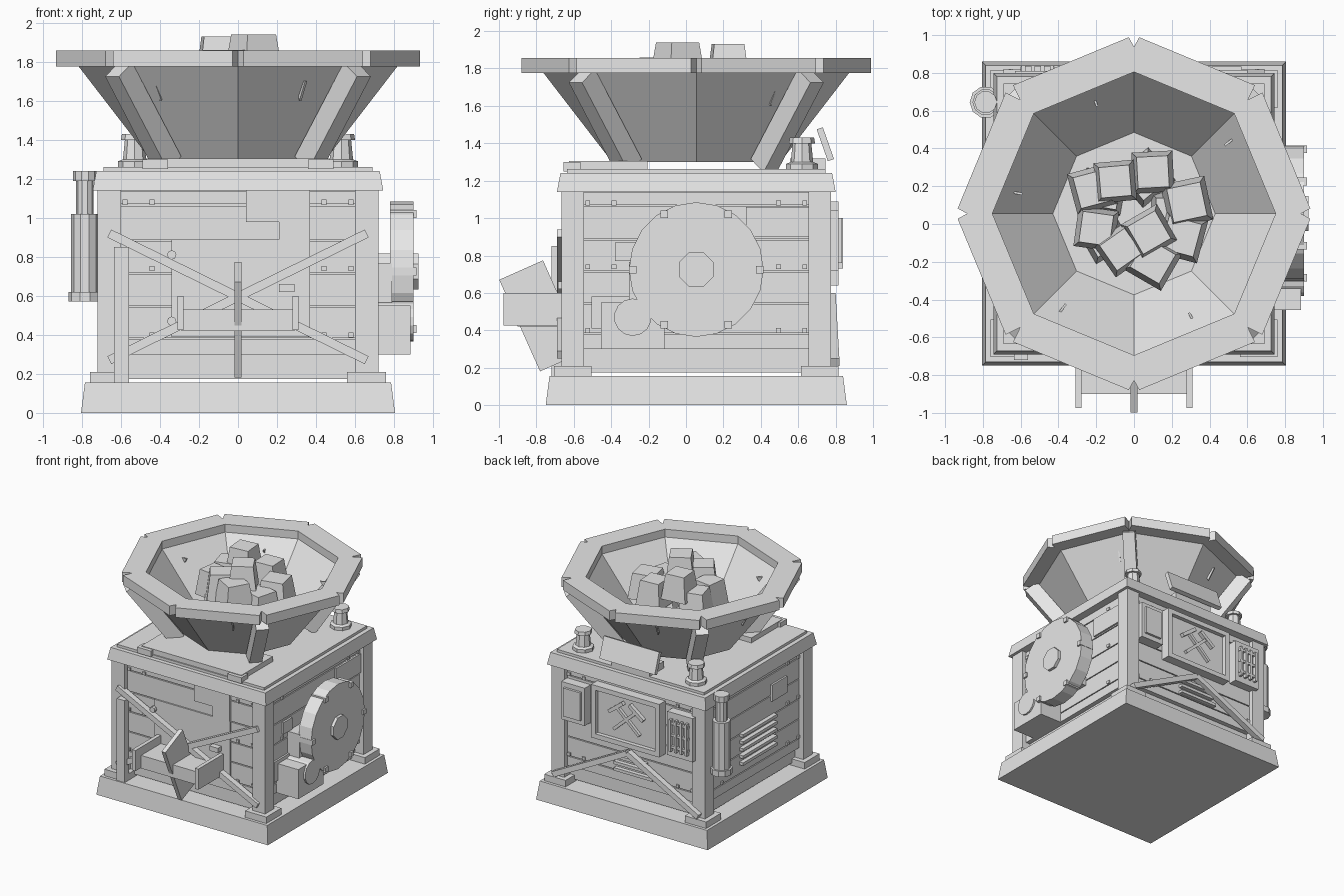
import bpy, bmesh, math, random
from mathutils import Matrix, Vector

cube = bpy.data.objects.get("Cube")
if cube:
    bpy.data.objects.remove(cube)

GREY = (0.8, 0.8, 0.8, 1)
mat = bpy.data.materials.new("plain grey")
mat.use_nodes = True
mat.diffuse_color = GREY
mat.node_tree.nodes["Principled BSDF"].inputs["Base Color"].default_value = GREY

# The cabinet axis sits slightly behind the origin
AXIS = Matrix.Translation((0, 0.055, 0))


def finish(name, bm, matrix=Matrix()):
    bmesh.ops.remove_doubles(bm, verts=bm.verts, dist=1e-5)
    bmesh.ops.recalc_face_normals(bm, faces=bm.faces)
    mesh = bpy.data.meshes.new(name)
    bm.to_mesh(mesh)
    bm.free()
    mesh.materials.append(mat)
    ob = bpy.data.objects.new(name, mesh)
    ob.matrix_world = AXIS @ matrix
    bpy.context.collection.objects.link(ob)
    return ob


def box(name, x0, x1, y0, y1, z0, z1, taper=1, matrix=Matrix()):
    bm = bmesh.new()
    bmesh.ops.create_cube(bm, size=1)
    for v in bm.verts:
        k = taper if v.co.z > 0 else 1
        v.co = ((x0 + x1) / 2 + v.co.x * (x1 - x0) * k,
                (y0 + y1) / 2 + v.co.y * (y1 - y0) * k,
                z1 if v.co.z > 0 else z0)
    return finish(name, bm, matrix)


def plate(name, side, u0, u1, z0, z1, d0, d1):
    """Box on a wall: side 0 front, 1 the +x wall, 2 back, 3 the -x wall."""
    turn = Matrix.Rotation(side * math.pi / 2, 4, 'Z')
    return box(name, u0, u1, -d1, -d0, z0, z1, matrix=turn)


def beam(name, p, q, width, depth, normal):
    p, q, n = Vector(p), Vector(q), Vector(normal)
    d = (q - p).normalized()
    n = (n - d * n.dot(d)).normalized()
    m = Matrix((n.cross(d), n, d)).transposed().to_4x4()
    m.translation = p
    return box(name, -width / 2, width / 2, -depth / 2, depth / 2, 0, (q - p).length, matrix=m)


def lathe(name, profile, sides, matrix=Matrix(), phase=0.0):
    bm = bmesh.new()
    rings = []
    for r, z in profile:
        angles = [phase + math.tau * i / sides for i in range(sides)]
        rings.append([bm.verts.new((r * math.cos(a), r * math.sin(a), z)) for a in angles])
    for a, b in zip(rings, rings[1:]):
        for i in range(sides):
            j = (i + 1) % sides
            bm.faces.new((a[i], a[j], b[j], b[i]))
    return finish(name, bm, matrix)


# Base, core and lid
box("base", -.805, .805, -.805, .805, 0, .155, .975)
box("core", -.64, .64, -.64, .64, .175, 1.15)
box("lid", -.745, .745, -.745, .745, 1.14, 1.24, .975)
box("lid_top", -.69, .69, -.69, .69, 1.24, 1.262)

# Corner posts with feet
for sx in (-1, 1):
    for sy in (-1, 1):
        x, y = sx * .66, sy * .66
        box("corner_post", x - .06, x + .06, y - .06, y + .06, .15, 1.15)
        box("post_foot", x - .1, x + .1, y - .1, y + .1, .15, .21)

# Horizontal wall planks with rivets
seams = (.3, .385, .55, .72, .89, 1.07, 1.145)
for side in range(4):
    for a, b in zip(seams, seams[1:]):
        plate("wall_plank", side, -.61, .61, a, b - .008, .62, .68)
    for z in (.4, .74, 1.08):
        for u in (-.58, -.44, .44, .58):
            plate("rivet", side, u - .013, u + .013, z - .013, z + .013, .67, .692)

# Front wall door, patches and hinges
plate("front_door", 0, -.34, .37, .39, .89, .67, .692)
plate("front_patch", 0, .04, .37, .98, 1.14, .67, .7)
plate("front_small_patch", 0, .21, .37, .89, .98, .67, .697)
plate("door_latch", 0, .21, .29, .62, .66, .68, .74)
for z in (.47, .81):
    lathe("door_hinge_bolt", [(0, 0), (.024, 0), (.024, .04), (0, .04)], 8,
          Matrix.Translation((-.34, -.68, z)) @ Matrix.Rotation(math.pi / 2, 4, 'X'))

# Crossed braces on the front, lower pair on the back
for s in (-1, 1):
    beam("front_brace", (-s * .66, -.72, .92), (s * .66, -.72, .27), .045, .05, (0, 1, 0))
    beam("back_brace", (0, .72, .58), (s * .68, .74, .23), .045, .05, (0, 1, 0))
box("front_upright", -.635, -.56, -.775, -.715, .155, .85)

# Feed tray with a tilted blade
box("feed_tray", -.29, .29, -.955, -.66, .42, .53)
for s in (-1, 1):
    box("tray_bracket", s * .295 - .016, s * .295 + .016, -1.03, -.66, .425, .6)
blade_turn = Matrix.Translation((0, -.8275, .4775)) @ Matrix.Rotation(math.radians(24), 4, 'X')
box("blade", -.018, .018, -.128, .128, -.268, .268, matrix=blade_turn)

# Flywheel on the +x wall
WHEEL = Matrix.Translation((0, 0, .725)) @ Matrix.Rotation(math.pi / 2, 4, 'Y')
lathe("flywheel", [(0, .78), (.36, .78), (.36, .9), (0, .9)], 20, WHEEL)
lathe("wheel_hub", [(0, .66), (.1, .66), (.1, .925), (0, .925)], 8, WHEEL, math.pi / 8)
plate("bearing_block", 1, -.36, .15, .5, .765, .66, .79)
for i in range(6):
    a = i * math.pi / 3
    u, z = .34 * math.cos(a), .725 + .34 * math.sin(a)
    plate("wheel_bolt", 1, u - .02, u + .02, z - .02, z + .02, .78, .915)

# Drive box with round elbow
plate("drive_box", 1, -.51, -.17, .3, .55, .66, .885)
lathe("drive_elbow", [(0, .7), (.1, .7), (.1, .9), (0, .9)], 14,
      Matrix.Translation((0, -.34, .47)) @ Matrix.Rotation(math.pi / 2, 4, 'Y'))
plate("right_patch_large", 1, .265, .6, .9, 1.06, .67, .695)
plate("right_patch_low", 1, -.56, -.36, .41, .58, .67, .695)
plate("right_patch_small", 1, -.435, -.32, .77, .87, .67, .695)

# Piston and louvres on the -x wall
lathe("piston", [(0, .57), (.085, .57), (.085, .62), (.07, .62), (.07, 1.02), (.045, 1.02),
                 (.045, 1.19), (.06, 1.19), (.06, 1.24), (0, 1.24)], 10,
      Matrix.Translation((-.785, .59, 0)))
for i in range(5):
    z = .46 + .06 * i
    plate("louvre", 3, -.2, .26, z, z + .025, .67, .715)
plate("left_patch", 3, .22, .42, .84, .98, .67, .695)

# Back wall: junction box, framed panel with crossed tools, gauge grille, vents
plate("junction_box", 2, -.6, -.38, .72, 1.04, .67, .76)
plate("junction_cover", 2, -.57, -.41, .76, 1.0, .75, .78)
plate("panel_board", 2, -.31, .31, .66, 1.07, .67, .725)
for s in (-1, 1):
    plate("panel_frame_side", 2, s * .3 - .02, s * .3 + .02, .64, 1.09, .67, .76)
    z = .865 + s * .205
    plate("panel_frame_rail", 2, -.31, .31, z - .02, z + .02, .67, .76)
    beam("tool_handle", (-s * .12, .735, .76), (s * .1, .735, .96), .025, .03, (0, 1, 0))
    beam("tool_head", (s * .03, .74, 1.0), (s * .16, .74, .9), .03, .035, (0, 1, 0))
plate("gauge_box", 2, .39, .63, .68, 1.05, .67, .755)
for i in range(4):
    u = .435 + .05 * i
    plate("gauge_bar", 2, u - .01, u + .01, .73, 1.0, .75, .785)
for z in (.77, .87, .97):
    plate("gauge_rail", 2, .42, .6, z - .01, z + .01, .75, .78)
for i in range(3):
    z = .39 + .055 * i
    plate("back_vent", 2, -.14, .22 - .03 * i, z, z + .025, .67, .715)

# Lid fittings: hatch board, clips, rear caps, tilted sign
box("hatch_board", -.47, .47, -.68, -.26, 1.26, 1.305)
for s in (-1, 1):
    box("hatch_clip", s * .425 - .065, s * .425 + .065, -.71, -.62, 1.25, 1.3)
    lathe("lid_cap", [(0, 1.26), (.085, 1.26), (.085, 1.29), (.06, 1.3), (.05, 1.4),
                      (.07, 1.4), (.065, 1.43), (0, 1.43)], 8, Matrix.Translation((s * .53, .565, 0)))
box("sign_foot", -.18, .18, .5, .69, 1.26, 1.32)
beam("tilted_sign", (0, .72, 1.31), (0, .66, 1.48), .52, .035, (0, 1, 0))

# Hopper bowl
lathe("hopper", [(0, 1.3), (.45, 1.3), (.82, 1.78), (.75, 1.79), (.43, 1.4), (0, 1.4)], 8)


# Rim with a notch at every corner
def rim_loop(bm, radius, z, notch):
    corners = [Vector((radius * math.cos(i * math.pi / 4), radius * math.sin(i * math.pi / 4), z))
               for i in range(8)]
    loop = []
    for i, c in enumerate(corners):
        cut = (1 - notch * (1.5 if i % 2 else 1))
        before = (corners[i - 1] - c).normalized() * .03
        after = (corners[(i + 1) % 8] - c).normalized() * .03
        loop += [c + before, Vector((c.x * cut, c.y * cut, z)), c + after]
    return [bm.verts.new(p) for p in loop]


bm = bmesh.new()
loops = [rim_loop(bm, *spec) for spec in
         ((.945, 1.775, .065), (.945, 1.857, .065), (.75, 1.857, 0), (.75, 1.775, 0))]
for k in range(4):
    a, b = loops[k], loops[(k + 1) % 4]
    for i in range(24):
        j = (i + 1) % 24
        bm.faces.new((a[i], a[j], b[j], b[i]))
finish("hopper_rim", bm)

# Diagonal struts under the rim
for i in range(4):
    a = math.pi / 4 + i * math.pi / 2
    c, s = math.cos(a), math.sin(a)
    beam("hopper_strut", (.51 * c, .51 * s, 1.28), (.865 * c, .865 * s, 1.76), .1, .12, (c, s, 0))

# Thin teeth piercing the bowl
for degrees in (109, 45 - 8, 170, -61, -127):
    bm = bmesh.new()
    corners = ((.6, 1.71), (.72, 1.7), (.66, 1.6))
    sides = [[bm.verts.new((r, t, z)) for r, z in corners] for t in (-.006, .006)]
    bm.faces.new(sides[0])
    bm.faces.new(sides[1])
    for i in range(3):
        j = (i + 1) % 3
        bm.faces.new((sides[0][i], sides[0][j], sides[1][j], sides[1][i]))
    finish("bowl_tooth", bm, Matrix.Rotation(math.radians(degrees), 4, 'Z'))

# Heap of rocks: x, y, top height, turn
random.seed(4)
rocks = [(.1, .22, 1.84, 3), (-.1, .17, 1.93, 5), (-.22, .13, 1.8, 15), (-.2, -.08, 1.8, -8),
         (-.07, -.19, 1.86, 35), (.08, -.1, 1.94, 30), (.28, .06, 1.8, 12), (.25, -.12, 1.75, -15),
         (.1, -.25, 1.84, -30)]
rocks += [(.2 * math.cos(i * 1.26), .2 * math.sin(i * 1.26), 1.62, 40 * i) for i in range(5)]
for x, y, top, turn in rocks:
    h = random.uniform(.105, .12)
    m = Matrix.Translation((x, y, 0)) @ Matrix.Rotation(math.radians(turn), 4, 'Z')
    box("rock", -h, h, -h, h, top - .21, top, .76, m)
